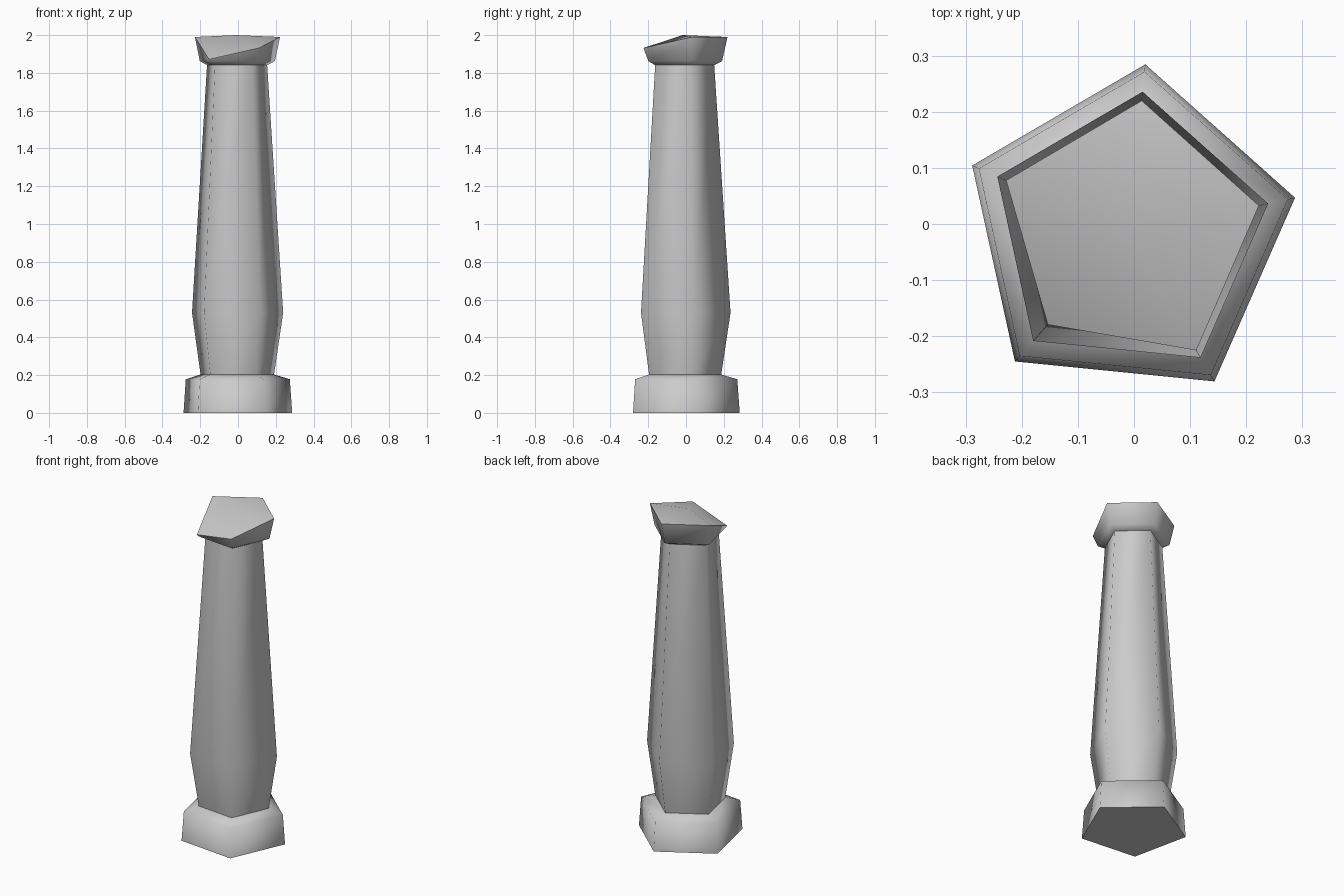
import bpy
import bmesh
from math import cos, sin, radians

cube = bpy.data.objects.get("Cube")
if cube:
    bpy.data.objects.remove(cube, do_unlink=True)

stone = bpy.data.materials.new("grey_stone")
stone.use_nodes = True
GREY = (0.6, 0.6, 0.6, 1.0)
stone.diffuse_color = GREY
stone.node_tree.nodes["Principled BSDF"].inputs["Base Color"].default_value = GREY

SIDES = 5
CX, CY = -0.01, -0.018
START = radians(84.3)


def ring(bm, radius, heights):
    """One five-sided ring; heights is a number or one value per corner."""
    if not isinstance(heights, (list, tuple)):
        heights = [heights] * SIDES
    step = radians(360 / SIDES)
    return [bm.verts.new((CX + radius[i] * cos(START + i * step),
                          CY + radius[i] * sin(START + i * step), heights[i]))
            for i in range(SIDES)]


def lathe(name, profile, peak=None):
    """Stack rings from (radius, height) pairs, closing both ends."""
    bm = bmesh.new()
    rings = []
    for r, h in profile:
        radius = r if isinstance(r, (list, tuple)) else [r] * SIDES
        rings.append(ring(bm, radius, h))
    for low, high in zip(rings, rings[1:]):
        for i in range(SIDES):
            j = (i + 1) % SIDES
            bm.faces.new((low[i], low[j], high[j], high[i]))
    bm.faces.new(rings[0][::-1])
    if peak is None:
        bm.faces.new(rings[-1])
    else:
        centre = bm.verts.new((CX, CY, peak))
        for i in range(SIDES):
            bm.faces.new((rings[-1][i], rings[-1][(i + 1) % SIDES], centre))
    # Smooth sides, crisp end rims
    for f in bm.faces:
        f.smooth = True
    for end in (rings[0], rings[-1]):
        for i in range(SIDES):
            bm.edges.get((end[i], end[(i + 1) % SIDES])).smooth = False
    bmesh.ops.recalc_face_normals(bm, faces=bm.faces)
    mesh = bpy.data.meshes.new(name)
    bm.to_mesh(mesh)
    bm.free()
    mesh.materials.append(stone)
    obj = bpy.data.objects.new(name, mesh)
    bpy.context.collection.objects.link(obj)
    return obj


# Plinth with sloping shoulder
lathe("base", [(0.304, 0.0), (0.291, 0.178), (0.2, 0.205)])

# Shaft swelling low down and tapering upward
lathe("shaft", [(0.205, 0.2), (0.255, 0.53), (0.168, 1.845)])

# Flared capital, broken off at a slant (corners: back, left, front left, front right, right)
lathe("broken_capital",
      [(0.17, 1.842), (0.21, 1.862),
       ([0.239, 0.238, 0.216, 0.24, 0.238], [1.99, 1.99, 1.872, 1.932, 1.99])],
      peak=2.0)
